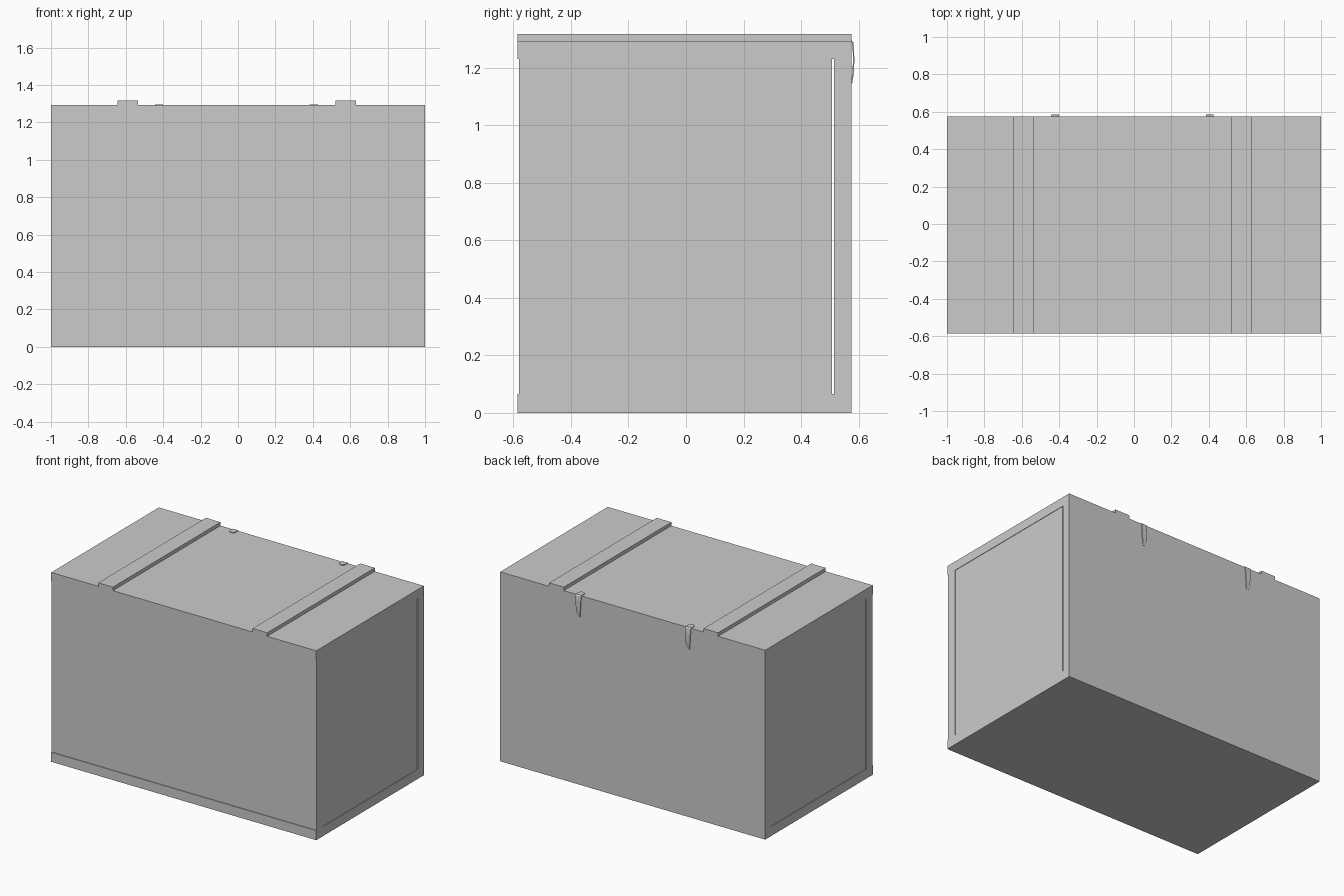
import bpy, bmesh, math
from mathutils import Vector

if "Cube" in bpy.data.objects:
    bpy.data.objects.remove(bpy.data.objects["Cube"])


def box(name, x0, x1, y0, y1, z0, z1):
    bm = bmesh.new()
    bmesh.ops.create_cube(bm, size=1)
    for v in bm.verts:
        v.co = Vector(((x0 + x1) / 2 + v.co.x * (x1 - x0),
                       (y0 + y1) / 2 + v.co.y * (y1 - y0),
                       (z0 + z1) / 2 + v.co.z * (z1 - z0)))
    return finish(name, bm)


def finish(name, bm):
    bmesh.ops.recalc_face_normals(bm, faces=bm.faces)
    me = bpy.data.meshes.new(name)
    bm.to_mesh(me)
    bm.free()
    ob = bpy.data.objects.new(name, me)
    bpy.context.collection.objects.link(ob)
    return ob


FRONT, BACK = -0.585, 0.575
BASE, LID, TOP = 0.065, 1.23, 1.292

# Floor and lid slabs
box("base", -1, 1, FRONT, BACK, 0, BASE)
box("lid", -1, 1, FRONT, BACK, LID, TOP)

# Front and back walls, with end panels between them
box("front_wall", -1, 1, -0.58, -0.512, BASE, LID)
box("back_wall", -1, 1, 0.514, BACK, BASE, LID)
for side, x0, x1 in (("left", -0.997, -0.93), ("right", 0.93, 0.997)):
    box(side + "_wall", x0, x1, -0.512, 0.507, BASE, LID)

# Battens across the lid
box("left_batten", -0.645, -0.535, FRONT, BACK, TOP, 1.316)
box("right_batten", 0.52, 0.63, FRONT, BACK, TOP, 1.316)


# Thin bent hinge straps: (y, z, half width) along the strap, rounded upper end
def hinge(name, x):
    path = []
    for i in range(5):
        a = math.radians(15 + 75 * i / 4)
        path.append((0.55 - 0.022 * math.cos(a), 1.294, 0.022 * math.sin(a)))
    path += [(0.574, 1.294, 0.021), (0.579, 1.288, 0.021), (0.582, 1.26, 0.02),
             (0.5825, 1.22, 0.018), (0.581, 1.18, 0.014), (0.575, 1.145, 0.01)]
    bm = bmesh.new()
    rows = [[bm.verts.new((x + s * w, y, z)) for s in (-1, 1)] for y, z, w in path]
    for a, b in zip(rows, rows[1:]):
        bm.faces.new((a[0], a[1], b[1], b[0]))
    ob = finish(name, bm)
    mod = ob.modifiers.new("thickness", 'SOLIDIFY')
    mod.thickness = 0.005
    mod.offset = 0


hinge("left_hinge", -0.422)
hinge("right_hinge", 0.405)
